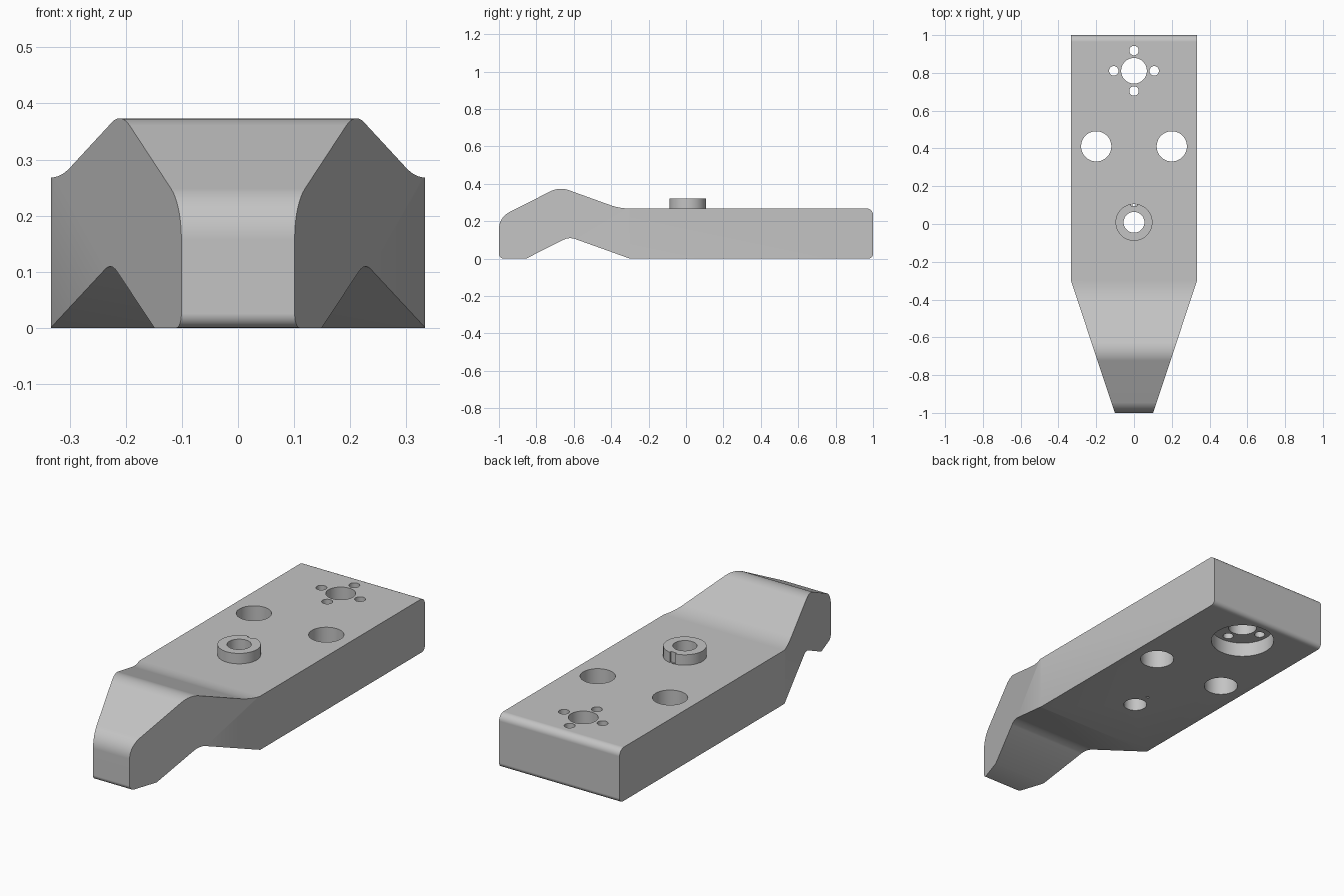
import bpy, bmesh, math
from mathutils import Vector

if "Cube" in bpy.data.objects:
    bpy.data.objects.remove(bpy.data.objects["Cube"], do_unlink=True)

HALF = 0.333      # half width of the plate
TOP = 0.268       # height of the flat top

grey = bpy.data.materials.new("plain grey")
grey.use_nodes = True
colour = (0.55, 0.55, 0.55, 1)
grey.diffuse_color = colour
grey.node_tree.nodes["Principled BSDF"].inputs["Base Color"].default_value = colour


def rounded(corners, steps=8):
    """Polygon with every (y, z, radius) corner replaced by an arc."""
    points = []
    for i, (y, z, r) in enumerate(corners):
        p = Vector((y, z))
        if r == 0:
            points.append(p)
            continue
        a = (Vector(corners[i - 1][:2]) - p).normalized()
        b = (Vector(corners[(i + 1) % len(corners)][:2]) - p).normalized()
        half = a.angle(b) / 2
        centre = p + (a + b).normalized() * r / math.sin(half)
        start = p + a * r / math.tan(half) - centre
        end = p + b * r / math.tan(half) - centre
        sweep = math.atan2(start.x * end.y - start.y * end.x, start.dot(end))
        for k in range(steps + 1):
            t = sweep * k / steps
            c, s = math.cos(t), math.sin(t)
            points.append(centre + Vector((start.x * c - start.y * s,
                                           start.x * s + start.y * c)))
    return points


def make_object(name, bm):
    bmesh.ops.recalc_face_normals(bm, faces=bm.faces)
    mesh = bpy.data.meshes.new(name)
    bm.to_mesh(mesh)
    bm.free()
    mesh.materials.append(grey)
    obj = bpy.data.objects.new(name, mesh)
    bpy.context.collection.objects.link(obj)
    return obj


def cylinder(name, x, y, radius, low, high):
    bm = bmesh.new()
    bmesh.ops.create_cone(bm, cap_ends=True, segments=48, radius1=radius,
                          radius2=radius, depth=high - low)
    bmesh.ops.translate(bm, verts=bm.verts, vec=(x, y, (low + high) / 2))
    return make_object(name, bm)


def box(name, centre, size):
    bm = bmesh.new()
    bmesh.ops.create_cube(bm, size=1)
    bmesh.ops.scale(bm, verts=bm.verts, vec=size)
    bmesh.ops.translate(bm, verts=bm.verts, vec=centre)
    return make_object(name, bm)


def activate(obj):
    bpy.ops.object.select_all(action='DESELECT')
    obj.select_set(True)
    bpy.context.view_layer.objects.active = obj


def cut(obj, cutter):
    mod = obj.modifiers.new("cut", 'BOOLEAN')
    mod.operation = 'DIFFERENCE'
    mod.solver = 'EXACT'
    mod.object = cutter
    activate(obj)
    bpy.ops.object.modifier_apply(modifier=mod.name)
    bpy.data.objects.remove(cutter, do_unlink=True)


def finish(obj):
    activate(obj)
    bpy.ops.object.shade_smooth_by_angle(angle=math.radians(30))
    obj.modifiers.new("even shading", 'WEIGHTED_NORMAL').keep_sharp = True


# Plate: side profile with a raised, hooked nose
profile = rounded([
    (-1, 0, 0.025), (-0.855, 0, 0), (-0.624, 0.116, 0.08), (-0.30, 0, 0),
    (1, 0, 0.025), (1, TOP, 0.035), (-0.355, TOP, 0.3),
    (-0.677, 0.384, 0.12), (-1, 0.22, 0.1)])
bm = bmesh.new()
side = bm.faces.new([bm.verts.new((-HALF, p.x, p.y)) for p in profile])
extruded = bmesh.ops.extrude_face_region(bm, geom=[side])["geom"]
bmesh.ops.translate(bm, vec=(2 * HALF, 0, 0),
                    verts=[v for v in extruded if isinstance(v, bmesh.types.BMVert)])
bmesh.ops.recalc_face_normals(bm, faces=bm.faces)

# Taper both sides of the nose
for sign in (-1, 1):
    sliced = bmesh.ops.bisect_plane(
        bm, geom=bm.verts[:] + bm.edges[:] + bm.faces[:], clear_outer=True,
        plane_co=(sign * HALF, -0.303, 0), plane_no=(sign * 0.7, -0.233, 0))
    rim = [e for e in sliced["geom_cut"] if isinstance(e, bmesh.types.BMEdge)]
    bmesh.ops.edgeloop_fill(bm, edges=rim)
plate = make_object("plate", bm)

# Mounting holes: centre bore with four small holes, a pair, and the collar bore
FLANGE, RING, COLLAR = 0.811, 0.107, 0.009
holes = [(0, FLANGE, 0.068), (0, COLLAR, 0.055),
         (-0.2, 0.411, 0.08), (0.2, 0.411, 0.08)]
for dx, dy in ((1, 0), (-1, 0), (0, 1), (0, -1)):
    holes.append((dx * RING, FLANGE + dy * RING, 0.025))
for x, y, r in holes:
    cut(plate, cylinder("hole_cutter", x, y, r, -0.1, 0.5))

# Recess under the flange holes
cut(plate, cylinder("recess_cutter", 0, FLANGE, 0.15, -0.1, 0.073))

# Collar with a key groove at the back
collar = cylinder("collar", 0, COLLAR, 0.098, TOP - 0.004, 0.32)
cut(collar, cylinder("bore_cutter", 0, COLLAR, 0.055, 0.1, 0.5))
cut(collar, box("groove_cutter", (0, COLLAR + 0.098, 0.3), (0.03, 0.024, 0.2)))
cut(plate, box("pin_cutter", (0, COLLAR + 0.092, 0.15), (0.018, 0.009, 0.6)))

for obj in (plate, collar):
    finish(obj)
